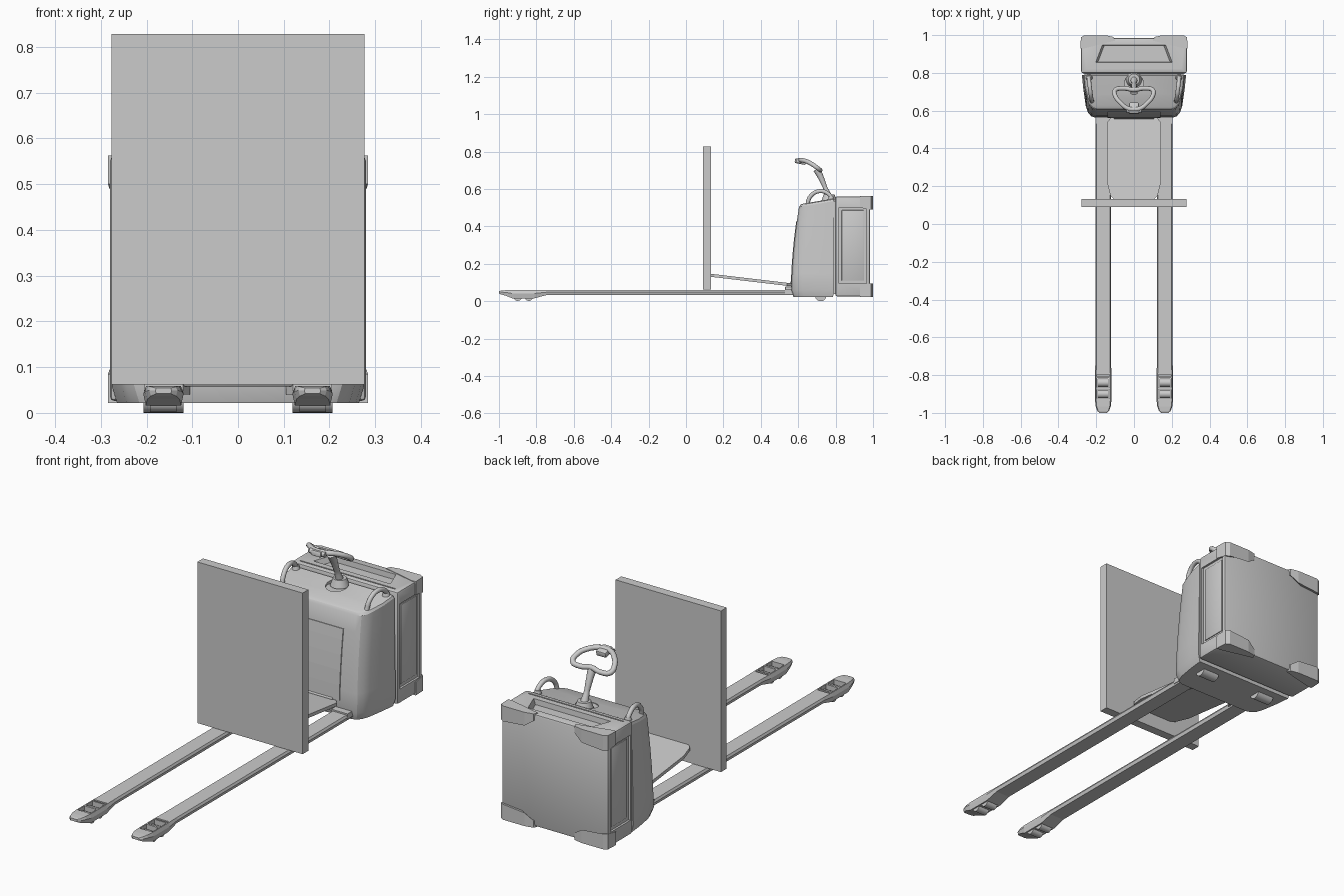
import bpy, bmesh, math
from mathutils import Vector

if "Cube" in bpy.data.objects:
    bpy.data.objects.remove(bpy.data.objects["Cube"])


def smooth(ob, angle=30):
    bpy.ops.object.select_all(action='DESELECT')
    bpy.context.view_layer.objects.active = ob
    ob.select_set(True)
    bpy.ops.object.shade_smooth_by_angle(angle=math.radians(angle))


def loft(name, rings):
    """Closed solid through rings with equal point counts."""
    bm = bmesh.new()
    vs = [[bm.verts.new(p) for p in r] for r in rings]
    n = len(rings[0])
    for a, b in zip(vs, vs[1:]):
        for i in range(n):
            bm.faces.new((a[i], a[(i + 1) % n], b[(i + 1) % n], b[i]))
    bm.faces.new(vs[0])
    bm.faces.new(vs[-1])
    bmesh.ops.recalc_face_normals(bm, faces=bm.faces)
    me = bpy.data.meshes.new(name)
    bm.to_mesh(me)
    bm.free()
    ob = bpy.data.objects.new(name, me)
    bpy.context.collection.objects.link(ob)
    return ob


def box(name, x0, x1, y0, y1, z0, z1, bevel=0):
    ring = [(x0, y0), (x1, y0), (x1, y1), (x0, y1)]
    ob = loft(name, [[(x, y, z) for x, y in ring] for z in (z0, z1)])
    if bevel:
        m = ob.modifiers.new("bevel", 'BEVEL')
        m.width, m.segments = bevel, 2
        bpy.context.view_layer.objects.active = ob
        bpy.ops.object.modifier_apply(modifier=m.name)
        smooth(ob)
    return ob


def cut(ob, cutter):
    m = ob.modifiers.new("cut", 'BOOLEAN')
    m.operation, m.solver, m.object = 'DIFFERENCE', 'EXACT', cutter
    bpy.context.view_layer.objects.active = ob
    bpy.ops.object.modifier_apply(modifier=m.name)
    bpy.data.objects.remove(cutter)


def cylinder(name, c, r, depth, axis='Z', r2=None):
    bpy.ops.mesh.primitive_cone_add(vertices=24, radius1=r, radius2=r if r2 is None else r2,
                                    depth=depth, location=c,
                                    rotation=(0, math.pi / 2 if axis == 'X' else 0, 0))
    ob = bpy.context.object
    ob.name = name
    smooth(ob)
    return ob


def tube(name, pts, r, radii=None, closed=False):
    cu = bpy.data.curves.new(name, 'CURVE')
    cu.dimensions, cu.bevel_depth, cu.bevel_resolution = '3D', r, 3
    cu.resolution_u, cu.use_fill_caps = 6, True
    sp = cu.splines.new('BEZIER')
    sp.bezier_points.add(len(pts) - 1)
    sp.use_cyclic_u = closed
    for i, p in enumerate(pts):
        b = sp.bezier_points[i]
        b.co = p
        b.handle_left_type = b.handle_right_type = 'AUTO'
        b.radius = radii[i] if radii else 1
    ob = bpy.data.objects.new(name, cu)
    bpy.context.collection.objects.link(ob)
    return ob


# load backrest plate
box("backrest", -0.277, 0.277, 0.09, 0.133, 0.062, 0.828)

# forks with roller slots, rollers and support wheels
FORK = [(-1.0, .018, .042, .054), (-.99, .031, .037, .057), (-.965, .040, .030, .059),
        (-.93, .044, .016, .059), (-.81, .044, .016, .059), (-.745, .042, .033, .059),
        (.62, .042, .033, .059)]
for s, side in ((-1, "left"), (1, "right")):
    cx = s * 0.163
    rings = []
    for y, w, zb, zt in FORK:
        zm = zb + (zt - zb) * 0.6
        half = [(w * .86, zt), (w, zm), (w * .88, zb)]
        rings.append([(cx + x, y, z) for x, z in half] + [(cx - x, y, z) for x, z in half[::-1]])
    fork = loft(side + "_fork", rings)
    for y in (-0.84, -0.9):
        cut(fork, box("slot", cx - .032, cx + .032, y - .025, y + .025, -.02, .1))
        cylinder(side + "_fork_roller", (cx, y, .024), .022, .058, 'X')
    cut(fork, box("slot", cx - .032, cx + .032, -.808, -.798, .05, .1))
    cylinder(side + "_support_wheel", (cx, .72, .03), .03, .087, 'X')
    # fork root gusset
    loft(side + "_fork_root", [[(s * x, y, z) for x, y in
         ((.105, .6), (.105, .56), (.12, .53), (.205, .53), (.205, .6))] for z in (.04, .066)])

# operator platform
PLAT = [(.105, .13), (.125, .15), (.142, .22), (.142, .54), (.11, .575)]
plan = PLAT + [(-x, y) for x, y in PLAT[::-1]]
top = lambda y: 0.147 - (y - .13) * 0.118
loft("platform", [[(x, y, top(y) - d) for x, y in plan] for d in (.016, 0)])
box("platform_support", -.12, .12, .53, .6, .058, .078, .004)
tube("platform_hinge", [(-.105, .566, .098), (.105, .566, .098)], .009)


# front housing: curved front face, rounded corners, sloped top
def front_y(z):
    return 0.562 + 0.045 * (max(z, 0) / .52) ** 2


def body_ring(z, inset=0, slope=0.0):
    yf = front_y(z) + inset
    k = 1 - .03 * z / .52
    half = [(.205, yf), (.228, yf + .008), (.245, yf + .028), (.256, yf + .06),
            (.27, .72), (.277, .79 - inset * .3)]
    half = [(x * k - inset, y) for x, y in half]
    pts = half + [(-x, y) for x, y in half[::-1]]
    return [(x, y, z + slope * (y - .6)) for x, y in pts]


body = loft("front_housing", [body_ring(.022, .012), body_ring(.06), body_ring(.15), body_ring(.25),
                              body_ring(.35), body_ring(.43, 0, .05), body_ring(.503, 0, .17),
                              body_ring(.513, .005, .17), body_ring(.517, .014, .17)])
# steering recess in the sloped top
cut(body, cylinder("recess", (0, .745, .56), .05, .06))
smooth(body, 25)

# access panel on the front face
loft("access_panel", [[(x, front_y(z) + d, z) for x, d in
     ((-.145, .01), (-.14, -.003), (.14, -.003), (.145, .01))] for z in (.1, .17, .24, .31, .38, .43)])

# dark seam filler between the two housings
box("housing_seam", -.262, .262, .78, .81, .04, .535)

# battery housing with side recesses and top tray
rear = box("battery_housing", -.28, .28, .798, .985, .026, .56, .01)
for s in (-1, 1):
    a, b = sorted((s * .27, s * .3))
    cut(rear, box("recess", a, b, .818, .965, .095, .5))
    a, b = sorted((s * .262, s * .274))
    box("side_panel", a, b, .832, .952, .11, .487, .003)
rim = [(-.205, .855), (.205, .855), (.17, .947), (-.17, .947)]
cut(rear, loft("tray_cutter", [[(x * k, .9 + (y - .9) * k, z) for x, y in rim]
                               for k, z in ((.93, .535), (1, .565))]))
cut(rear, box("groove", -.25, .25, .822, .828, .554, .6))
smooth(rear)

# wrap-around corner bumpers, thinner toward the middle
CORNER = [(.1, .97), (.108, .99), (.15, .999), (.262, .999), (.281, .988), (.284, .93), (.262, .93)]
for s in (-1, 1):
    for name, zo, zi in (("top_bumper", .563, (.53, .53, .5, .49, .49, .5, .5)),
                         ("bottom_bumper", .022, (.055, .055, .085, .095, .095, .085, .085))):
        loft(name, [[(s * x, y, zo) for x, y in CORNER],
                    [(s * x, y, z) for (x, y), z in zip(CORNER, zi)]])

# grab rails
for s in (-1, 1):
    tube("grab_rail", [(s * .222, .648, .515), (s * .226, .665, .56), (s * .232, .71, .588),
                       (s * .238, .76, .575), (s * .24, .785, .54)], .011)
    cylinder("rail_foot", (s * .237, .775, .552), .018, .018, r2=.013)

# tiller base, arm, steering loop and control head
cylinder("tiller_base", (0, .765, .552), .042, .035, r2=.03)
tube("tiller_arm", [(0, .765, .555), (0, .745, .605), (0, .722, .66), (0, .7, .705)], .02,
     (1.0, .62, .8, 1.05))
LOOP = [(.055, .06), (.1, .14), (.098, .42), (.07, .72), (.035, .95)]
bend = lambda x, t: (x, .725 - .118 * t, .695 + .06 * math.sin(t * math.pi / 2))
tube("steering_loop", [bend(0, .12)] + [bend(x, t) for x, t in LOOP] + [bend(0, 1.0)]
     + [bend(-x, t) for x, t in LOOP[::-1]], .012, closed=True)
head = box("control_head", -.026, .026, -.03, .03, -.013, .013, .006)
head.location, head.rotation_euler = (0, .612, .747), (-.2, 0, 0)
tube("thumb_switch", [(-.04, .6, .751), (.04, .6, .751)], .012)
